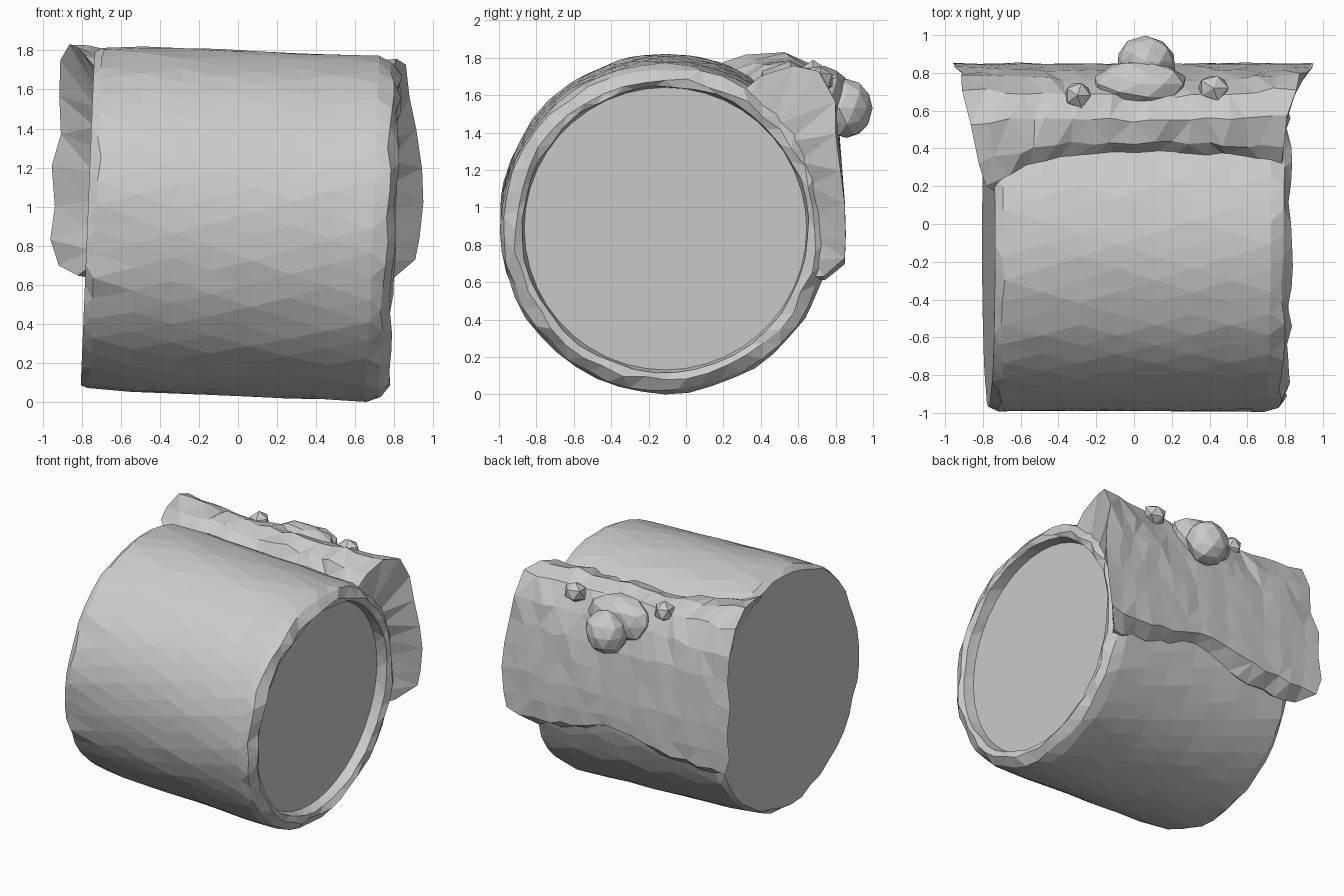
import bpy, bmesh, math, random
from mathutils import Vector

if "Cube" in bpy.data.objects:
    bpy.data.objects.remove(bpy.data.objects["Cube"])

random.seed(4)
CY, CZ, R = -0.11, 0.915, 0.885      # drum axis and radius
TILT = 0.041                         # drum leans down to the right


def jit(a):
    return random.uniform(-a, a)


def finish(name, bm):
    bmesh.ops.triangulate(bm, faces=[f for f in bm.faces if len(f.verts) == 4])
    bmesh.ops.recalc_face_normals(bm, faces=bm.faces)
    me = bpy.data.meshes.new(name)
    bm.to_mesh(me)
    bm.free()
    ob = bpy.data.objects.new(name, me)
    bpy.context.collection.objects.link(ob)
    return ob


def drum_point(x, r, a):
    h = r * math.sin(a)
    return Vector((x + TILT * h, CY + r * math.cos(a), CZ + h - TILT * x))


# Drum: lathed rings along x, (x, radius, roughness); right end has a rim and recess
def make_drum():
    n = 44
    rings = [(-0.77, 0.855, 0.016), (-0.725, 0.88, 0.012)]
    rings += [(-0.72 + 0.2 * i, R, 0.004) for i in range(1, 7)]
    rings += [(0.69, R, 0.006), (0.76, 0.865, 0.014), (0.80, 0.81, 0.015),
              (0.785, 0.77, 0.008), (0.71, 0.755, 0.0)]
    bm = bmesh.new()
    loops = []
    for k, (x, r, j) in enumerate(rings):
        loops.append([bm.verts.new(drum_point(
            x + (jit(j) if k else 0), r + jit(j) - j * 0.3,
            2 * math.pi * (i + 0.5 * (k % 2)) / n)) for i in range(n)])
    for a, b in zip(loops, loops[1:]):
        for i in range(n):
            j = (i + 1) % n
            bm.faces.new((a[i], a[j], b[j], b[i]))
    bm.faces.new(loops[0])
    bm.faces.new(loops[-1])
    return finish("drum", bm)


# Back flap: cross-section points as (y, z, left x, right x)
FLAP = [(0.37, 1.64, -0.78, 0.78), (0.43, 1.72, -0.82, 0.79), (0.55, 1.76, -0.87, 0.82),
        (0.68, 1.71, -0.90, 0.85), (0.76, 1.56, -0.90, 0.87), (0.81, 1.38, -0.92, 0.92),
        (0.83, 1.20, -0.95, 0.95), (0.845, 1.02, -0.95, 0.94), (0.85, 0.85, -0.95, 0.93),
        (0.845, 0.71, -0.93, 0.92), (0.74, 0.63, -0.82, 0.80)]


def make_flap():
    cols = 17
    bm = bmesh.new()
    outer, inner = [], []
    for k, (y, z, xl, xr) in enumerate(FLAP):
        ro, ri = [], []
        for c in range(cols):
            u = c / (cols - 1)
            s = 2 * u - 1
            x = xl + (xr - xl) * u
            front = max(0, 1 - k / 3)                    # fades from the front edge
            low = max(0, (k - 7) / 3)                    # fades in at the lower edge
            yy = y - front * (0.17 if s < 0 else 0.05) * abs(s) ** 3
            zz = z + front * (0.10 if s < 0 else 0.0) * abs(s) ** 3
            zz += 0.03 * max(0, -s) * (k < 4)
            zz += low * 0.13 * math.exp(-((x - 0.05) / 0.3) ** 2)
            yy += 0.06 * max(0, abs(s) - 0.4) * (2 <= k <= 4)
            edge = 0.016 if c in (0, cols - 1) else 0.03
            p = Vector((x + jit(edge), yy + jit(0.012 if k < 6 else 0.005),
                        zz + jit(0.022)))
            ro.append(bm.verts.new(p))
            a = math.atan2(zz - CZ, yy - CY)
            ri.append(bm.verts.new(drum_point(-0.75 + 1.51 * u, 0.80, a)))
        outer.append(ro)
        inner.append(ri)
    rows = len(FLAP)
    for g in (outer, inner):
        for k in range(rows - 1):
            for c in range(cols - 1):
                bm.faces.new((g[k][c], g[k][c + 1], g[k + 1][c + 1], g[k + 1][c]))
    for k in (0, rows - 1):
        for c in range(cols - 1):
            bm.faces.new((outer[k][c], outer[k][c + 1], inner[k][c + 1], inner[k][c]))
    for c in (0, cols - 1):
        for k in range(rows - 1):
            bm.faces.new((outer[k][c], outer[k + 1][c], inner[k + 1][c], inner[k][c]))
    return finish("back_flap", bm)


# Rough lumps: squashed low-poly balls
def make_lump(name, centre, size, rough, sub=2):
    bm = bmesh.new()
    bmesh.ops.create_icosphere(bm, subdivisions=sub, radius=1)
    for v in bm.verts:
        f = 1 - random.uniform(0, rough)
        v.co = Vector(centre) + Vector([v.co[i] * size[i] * f for i in range(3)])
    return finish(name, bm)


make_drum()
make_flap()
make_lump("clasp_knob", (0.06, 0.86, 1.53), (0.17, 0.14, 0.17), 0.12)
make_lump("clasp_base", (0.03, 0.74, 1.60), (0.27, 0.14, 0.18), 0.14)
make_lump("left_stud", (-0.30, 0.68, 1.71), (0.08, 0.08, 0.08), 0.12, 1)
make_lump("right_stud", (0.42, 0.72, 1.68), (0.09, 0.08, 0.08), 0.12, 1)
